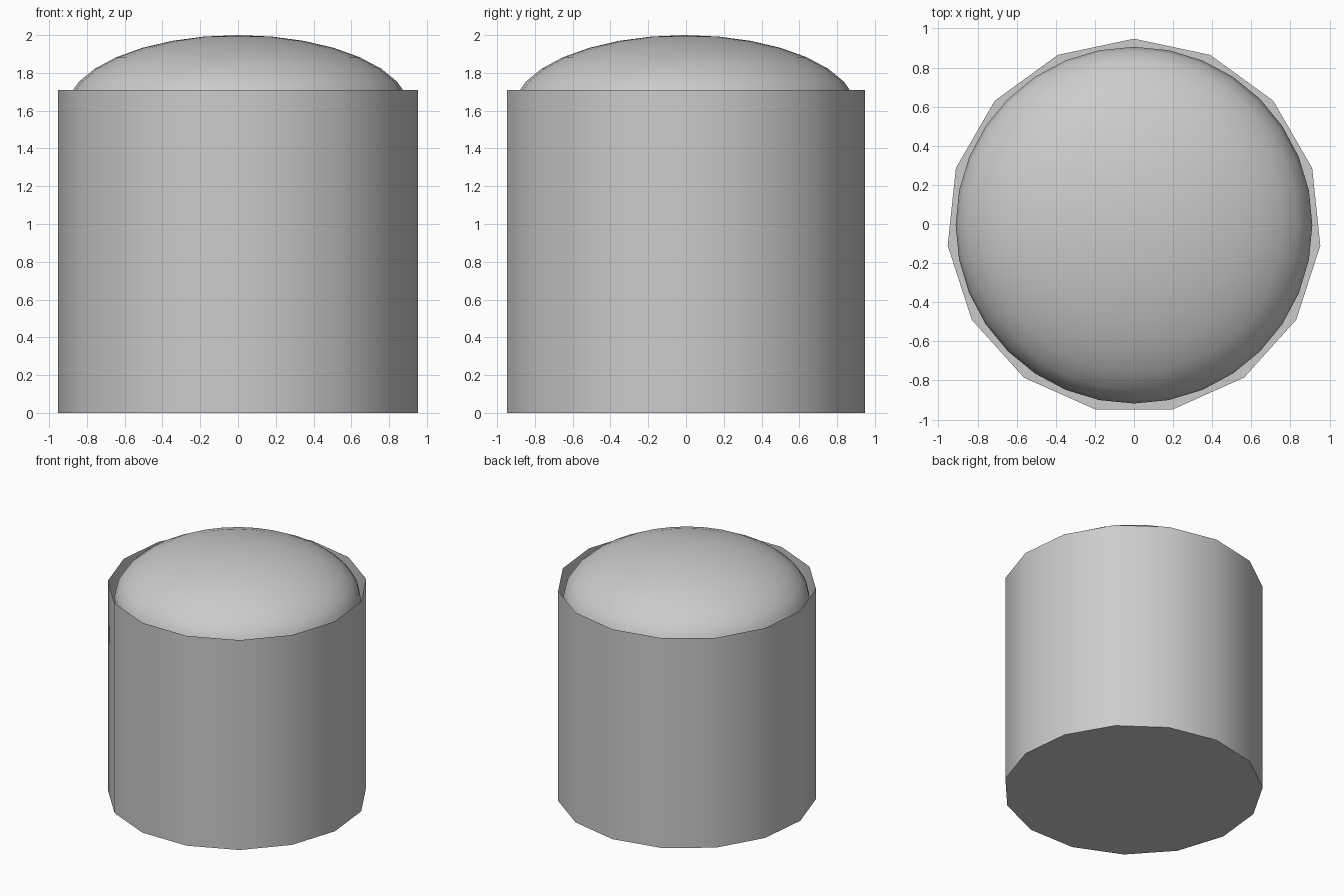
import bpy, bmesh
from math import radians
from mathutils import Matrix

if "Cube" in bpy.data.objects:
    bpy.data.objects.remove(bpy.data.objects["Cube"])

R, WALL_H = 0.958, 1.71     # 15-sided body
DOME_R, DOME_H = 0.912, 0.40
Y0 = -0.0105                # recentres the odd-sided body


def add_object(name, bm):
    mesh = bpy.data.meshes.new(name)
    bm.to_mesh(mesh)
    bm.free()
    ob = bpy.data.objects.new(name, mesh)
    bpy.context.collection.objects.link(ob)
    bpy.ops.object.select_all(action='DESELECT')
    ob.select_set(True)
    bpy.context.view_layer.objects.active = ob
    bpy.ops.object.shade_smooth_by_angle(angle=radians(35))
    return ob


# body: open-topped drum with a floor, one corner pointing to +y
bm = bmesh.new()
ring = bmesh.ops.create_circle(bm, cap_ends=True, segments=15, radius=R)["verts"]
top = max(ring, key=lambda v: v.co.y)
bmesh.ops.rotate(bm, verts=ring, cent=(0, 0, 0),
                 matrix=Matrix.Rotation(top.co.xy.angle_signed((0, 1)) * -1, 3, 'Z'))
bmesh.ops.translate(bm, verts=ring, vec=(0, Y0, 0))
rim = bmesh.ops.extrude_edge_only(bm, edges=bm.edges[:])["geom"]
bmesh.ops.translate(bm, verts=[g for g in rim if isinstance(g, bmesh.types.BMVert)],
                    vec=(0, 0, WALL_H))
bmesh.ops.recalc_face_normals(bm, faces=bm.faces[:])
add_object("drum_body", bm)

# dome: flattened ball sitting inside the open rim
bm = bmesh.new()
bmesh.ops.create_uvsphere(bm, u_segments=32, v_segments=16, radius=1)
bmesh.ops.scale(bm, verts=bm.verts[:], vec=(DOME_R, DOME_R, DOME_H))
bmesh.ops.translate(bm, verts=bm.verts[:], vec=(0, -0.006, 2 - DOME_H))
add_object("dome_top", bm)
